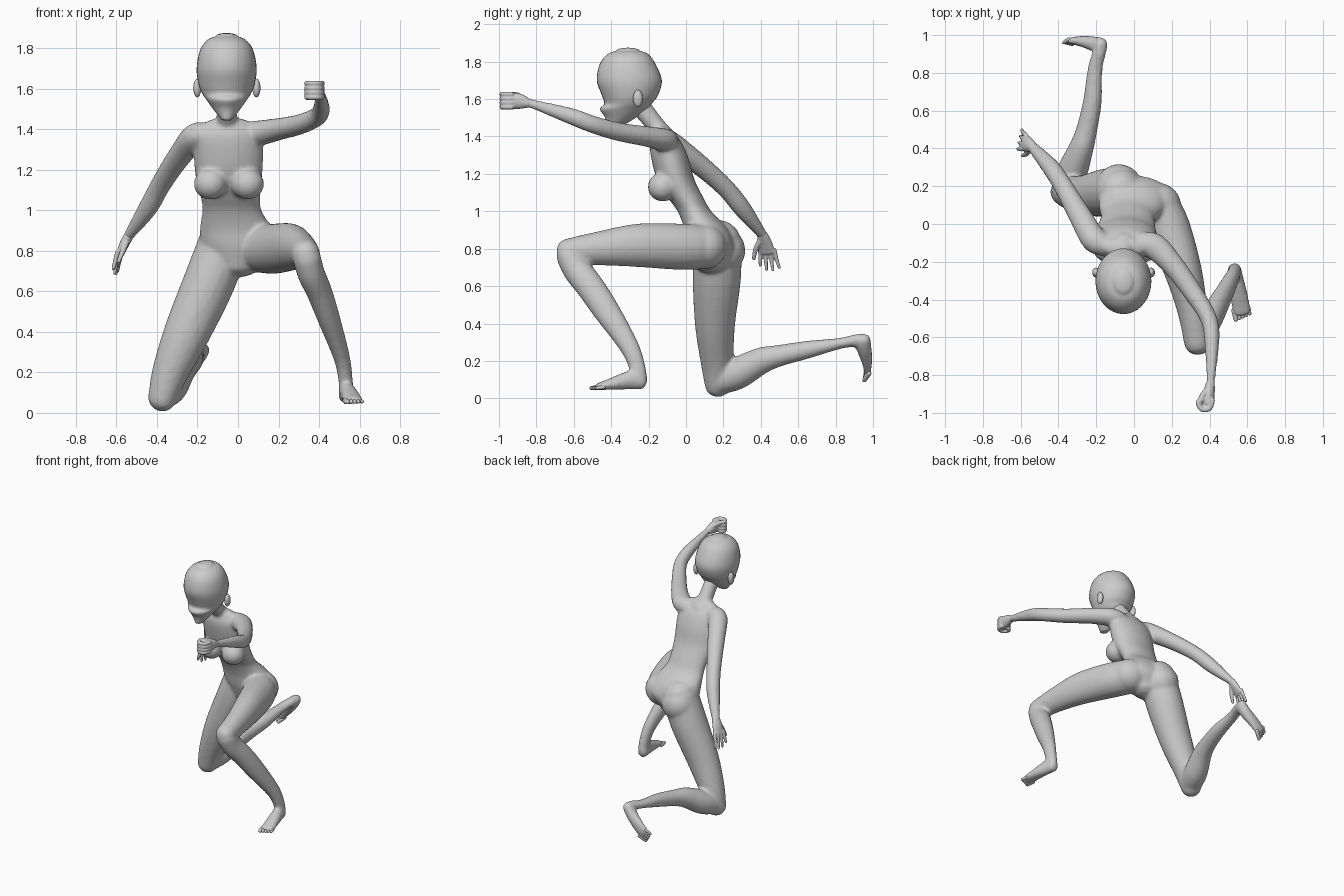
import bpy, bmesh, math
from mathutils import Vector, Matrix


def spline(pts, steps):
    """Catmull-Rom through tuples (x, y, z, radius_u, radius_v)."""
    out = []
    n = len(pts)
    for i in range(n - 1):
        quad = [pts[max(i - 1, 0)], pts[i], pts[i + 1], pts[min(i + 2, n - 1)]]
        for s in range(steps):
            t = s / steps
            out.append([0.5 * (2 * b + (c - a) * t + (2 * a - 5 * b + 4 * c - d) * t * t
                               + (3 * b - a - 3 * c + d) * t ** 3) for a, b, c, d in zip(*quad)])
    return out + [list(pts[-1])]


def tube(bm, pts, side=(1, 0, 0), axis=None, sides=20, steps=4, cap=0.7):
    """Loft elliptical rings along a path, with rounded ends."""
    path = spline(pts, steps)
    rings = []
    for i, p in enumerate(path):
        t = Vector(axis) if axis else (Vector(path[min(i + 1, len(path) - 1)][:3])
                                       - Vector(path[max(i - 1, 0)][:3]))
        rings.append((Vector(p[:3]), t.normalized(), p[3], p[4]))

    def dome(ring, sign):
        c, t, a, b = ring
        return [(c + t * sign * cap * min(a, b) * math.sin(k), t, a * math.cos(k), b * math.cos(k))
                for k in (0.5, 0.95, 1.3, 1.5)]
    rings = dome(rings[0], -1)[::-1] + rings + dome(rings[-1], 1)
    loops = []
    for c, t, a, b in rings:
        u = Vector(side)
        u = (u - t * u.dot(t)).normalized()
        v = t.cross(u)
        loops.append([bm.verts.new(c + u * a * math.cos(q) + v * b * math.sin(q))
                      for q in (2 * math.pi * k / sides for k in range(sides))])
    faces = [bm.faces.new(loops[0][::-1]), bm.faces.new(loops[-1])]
    for l0, l1 in zip(loops, loops[1:]):
        for k in range(sides):
            j = (k + 1) % sides
            faces.append(bm.faces.new((l0[k], l0[j], l1[j], l1[k])))
    bmesh.ops.recalc_face_normals(bm, faces=faces)


def ball(bm, c, r):
    bmesh.ops.create_uvsphere(bm, u_segments=20, v_segments=12, radius=1,
                              matrix=Matrix.Translation(c) @ Matrix.Diagonal((*r, 1)))


def finish(name, bm, voxel=0, smooth=0):
    me = bpy.data.meshes.new(name)
    bm.to_mesh(me)
    bm.free()
    me.shade_smooth()
    ob = bpy.data.objects.new(name, me)
    bpy.context.collection.objects.link(ob)
    if voxel:
        m = ob.modifiers.new("fuse", 'REMESH')
        m.mode, m.voxel_size, m.use_smooth_shade = 'VOXEL', voxel, True
        m = ob.modifiers.new("soften", 'SMOOTH')
        m.factor, m.iterations = 0.5, smooth
    return ob


# Body: torso, neck, breasts and buttocks
body = bmesh.new()
tube(body, [(-0.05, -0.125, 1.42, 0.12, 0.055), (-0.05, -0.11, 1.37, 0.165, 0.085),
            (-0.047, -0.085, 1.28, 0.172, 0.10), (-0.045, -0.055, 1.17, 0.165, 0.10),
            (-0.037, 0.0, 1.07, 0.148, 0.095), (-0.03, 0.045, 1.0, 0.146, 0.09),
            (-0.01, 0.105, 0.91, 0.178, 0.115), (0.01, 0.13, 0.82, 0.19, 0.125),
            (0.0, 0.13, 0.74, 0.12, 0.10)], axis=(0, 0, -1), sides=32)
tube(body, [(-0.055, -0.10, 1.38, 0.075, 0.06), (-0.055, -0.155, 1.45, 0.052, 0.05),
            (-0.055, -0.25, 1.57, 0.05, 0.055)])
for x in (-0.137, 0.047):
    ball(body, (x, -0.125, 1.13), (0.082, 0.08, 0.078))
ball(body, (-0.08, 0.195, 0.79), (0.125, 0.123, 0.125))
ball(body, (0.12, 0.10, 0.81), (0.13, 0.12, 0.12))

# Kneeling leg
tube(body, [(-0.07, 0.17, 0.84, 0.125, 0.125), (-0.14, 0.165, 0.65, 0.128, 0.13),
            (-0.25, 0.155, 0.4, 0.115, 0.108), (-0.335, 0.165, 0.2, 0.09, 0.088),
            (-0.375, 0.17, 0.07, 0.07, 0.07)], cap=0.9)
tube(body, [(-0.372, 0.16, 0.08, 0.07, 0.065), (-0.33, 0.27, 0.13, 0.082, 0.085),
            (-0.28, 0.4, 0.2, 0.066, 0.072), (-0.25, 0.5, 0.228, 0.056, 0.058),
            (-0.22, 0.65, 0.26, 0.05, 0.048), (-0.206, 0.82, 0.293, 0.04, 0.03),
            (-0.18, 0.92, 0.312, 0.036, 0.034)])
tube(body, [(-0.172, 0.945, 0.318, 0.037, 0.042), (-0.2, 0.95, 0.275, 0.04, 0.042),
            (-0.26, 0.965, 0.215, 0.045, 0.032), (-0.315, 0.97, 0.165, 0.048, 0.021),
            (-0.335, 0.965, 0.15, 0.045, 0.016)], side=(1, 0, -1))

# Forward leg
tube(body, [(0.12, 0.09, 0.81, 0.12, 0.12), (0.18, -0.02, 0.81, 0.118, 0.124),
            (0.26, -0.25, 0.818, 0.1, 0.117), (0.31, -0.46, 0.802, 0.08, 0.092),
            (0.335, -0.63, 0.785, 0.07, 0.07)], cap=0.9)
tube(body, [(0.338, -0.63, 0.77, 0.07, 0.068), (0.36, -0.585, 0.69, 0.068, 0.076),
            (0.40, -0.515, 0.6, 0.063, 0.076), (0.445, -0.43, 0.475, 0.056, 0.072),
            (0.51, -0.305, 0.28, 0.041, 0.053), (0.53, -0.262, 0.17, 0.036, 0.045),
            (0.533, -0.252, 0.11, 0.036, 0.045)])
tube(body, [(0.53, -0.235, 0.088, 0.037, 0.042), (0.54, -0.29, 0.098, 0.04, 0.052),
            (0.555, -0.37, 0.083, 0.046, 0.038), (0.568, -0.45, 0.066, 0.05, 0.022),
            (0.572, -0.475, 0.062, 0.047, 0.017)], side=(1, 0.2, 0))

# Arm swung back and arm punching forward
tube(body, [(-0.15, -0.11, 1.37, 0.06, 0.06), (-0.21, -0.085, 1.365, 0.065, 0.068),
            (-0.275, 0.025, 1.285, 0.058, 0.062), (-0.335, 0.13, 1.2, 0.053, 0.055),
            (-0.39, 0.225, 1.11, 0.05, 0.05), (-0.445, 0.305, 1.01, 0.048, 0.047),
            (-0.535, 0.405, 0.88, 0.026, 0.03), (-0.545, 0.415, 0.865, 0.024, 0.03)], side=(0, 0, 1))
tube(body, [(0.04, -0.1, 1.375, 0.06, 0.06), (0.11, -0.12, 1.382, 0.062, 0.07),
            (0.2, -0.21, 1.4, 0.055, 0.06), (0.31, -0.36, 1.425, 0.05, 0.052),
            (0.395, -0.5, 1.465, 0.047, 0.045), (0.412, -0.62, 1.51, 0.044, 0.04),
            (0.407, -0.82, 1.573, 0.025, 0.023), (0.404, -0.86, 1.58, 0.026, 0.024)], side=(0, 0, 1))
finish("body", body, 0.0105, 9)

# Toes: (row start, row step, pointing direction, side vector)
toes = bmesh.new()
for start, step, way, side in (((0.534, -0.478, 0.057), (0.019, 0.004, 0), (0.006, -0.03, -0.003), (1, 0.2, 0)),
                               ((-0.308, 0.967, 0.118), (-0.0135, 0, 0.0135), (-0.022, -0.014, -0.022), (1, 0, -1))):
    start, step, way = Vector(start), Vector(step), Vector(way)
    for i in range(5):
        p = start + step * i
        r = 0.014 - 0.001 * i
        tube(toes, [(*(p - way * 0.8), r, r), (*p, r, r), (*(p + way * (1 - 0.12 * i)), r * 0.85, r * 0.8)],
             side=side, sides=10, steps=3)
finish("toes", toes)

# Closed fist
fist = bmesh.new()
tube(fist, [(0.405, -0.84, 1.577, 0.024, 0.023), (0.398, -0.89, 1.588, 0.042, 0.03),
            (0.39, -0.95, 1.592, 0.044, 0.034)], side=(0, 0, 1))
for i in range(4):
    z = 1.557 + 0.023 * i
    path = [(0.415, -0.93), (0.4, -0.975), (0.36, -0.98), (0.34, -0.945), (0.365, -0.925)]
    tube(fist, [(x, y, z, 0.0135, 0.015) for x, y in path], side=(0, 0, 1), sides=10)
tube(fist, [(0.4, -0.87, 1.6, 0.018, 0.018), (0.365, -0.905, 1.622, 0.015, 0.016),
            (0.345, -0.95, 1.625, 0.013, 0.013)], side=(0, 0, 1), sides=12)
finish("fist", fist, 0.005, 3)

# Open hand
hand = bmesh.new()
tube(hand, [(-0.538, 0.408, 0.875, 0.03, 0.024), (-0.562, 0.422, 0.83, 0.04, 0.022),
            (-0.583, 0.433, 0.78, 0.046, 0.016)], side=(0.3, 1, 0))
for i in range(4):
    x, y = -0.594 + 0.007 * i, 0.397 + 0.025 * i
    drop = (0.075, 0.098, 0.1, 0.088)[i]
    tube(hand, [(x, y, 0.795, 0.0125, 0.0125), (x - 0.013, y + 0.004 * i, 0.745, 0.011, 0.011),
                (x - 0.022, y + 0.009 * i, 0.785 - drop, 0.0085, 0.0085)], side=(0, 1, 0), sides=10)
tube(hand, [(-0.548, 0.4, 0.85, 0.016, 0.016), (-0.568, 0.373, 0.8, 0.014, 0.014),
            (-0.59, 0.362, 0.745, 0.01, 0.01)], side=(0, 1, 0), sides=10)
finish("open_hand", hand, 0.005, 3)

# Head: smooth skull tapering to a chin
head = bmesh.new()
rows = [(1.858, -0.31, 0.055, 0.065), (1.84, -0.31, 0.095, 0.108), (1.79, -0.312, 0.131, 0.148),
        (1.70, -0.303, 0.148, 0.174), (1.62, -0.30, 0.138, 0.15), (1.575, -0.31, 0.12, 0.127),
        (1.545, -0.33, 0.1, 0.13), (1.5, -0.35, 0.068, 0.082), (1.45, -0.385, 0.028, 0.035)]
tube(head, [(-0.056, y, z, a, b) for z, y, a, b in rows], axis=(0, 0, -1), sides=36, cap=0.3)
finish("head", head)

# Ears
ears = bmesh.new()
for s in (-1, 1):
    ball(ears, (-0.055 + s * 0.146, -0.257, 1.603), (0.02, 0.026, 0.046))
finish("ears", ears)
for ob in bpy.context.collection.objects:
    if ob.name == "ears":
        for p in ob.data.polygons:
            p.use_smooth = True
